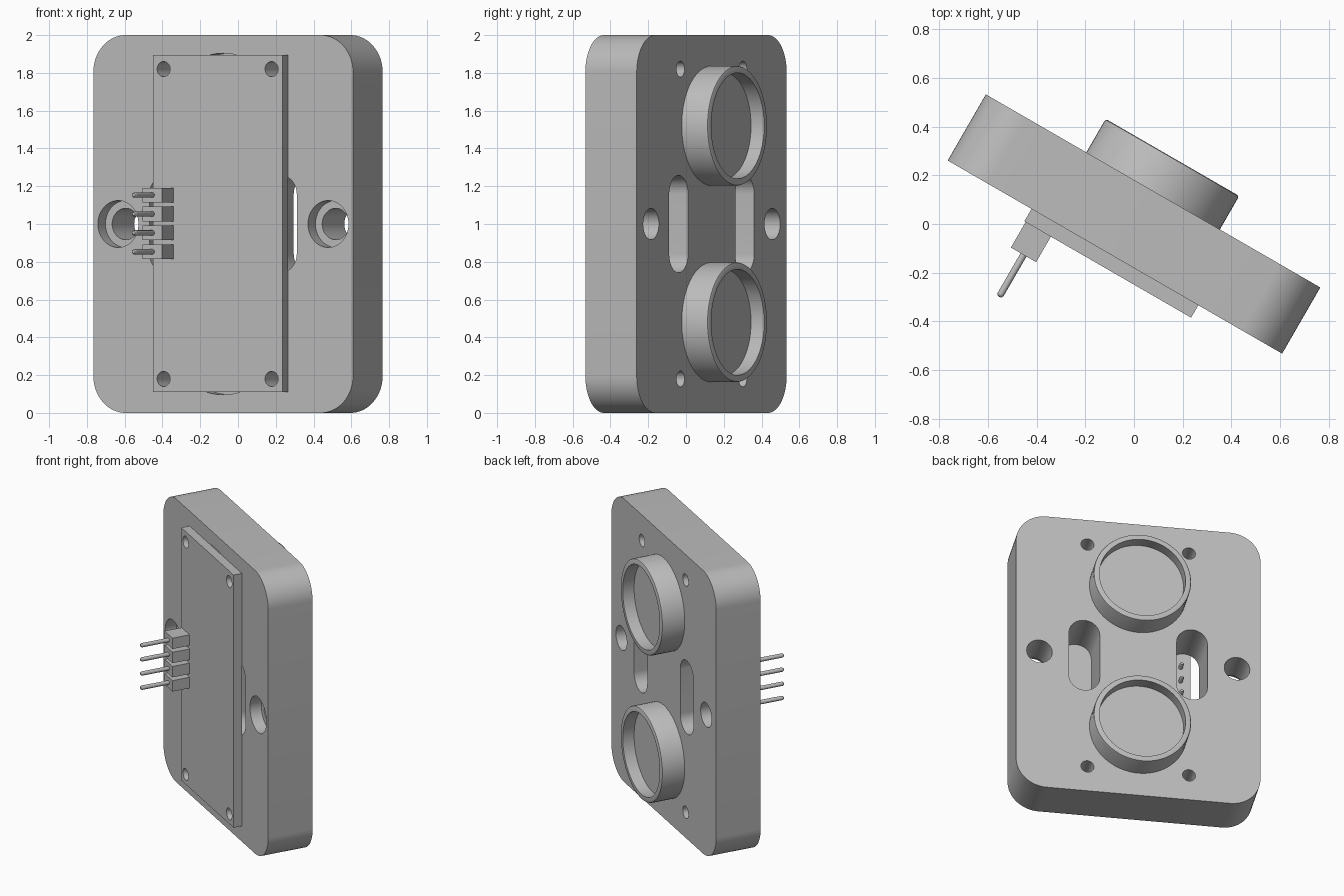
import bpy, bmesh, math
from mathutils import Matrix, Vector

cube = bpy.data.objects.get("Cube")
if cube:
    bpy.data.objects.remove(cube, do_unlink=True)

grey = bpy.data.materials.new("plain grey")
grey.use_nodes = True
grey.diffuse_color = (0.5, 0.5, 0.5, 1)
grey.node_tree.nodes["Principled BSDF"].inputs["Base Color"].default_value = (0.5, 0.5, 0.5, 1)

TURN = Matrix.Rotation(math.radians(-30), 4, 'Z')   # the whole sensor is turned to one side
FRONT, BACK = -0.157, 0.157                         # faces of the backing plate
BOARD = -0.216                                      # front face of the circuit board


def make_object(name, bm):
    bmesh.ops.remove_doubles(bm, verts=bm.verts, dist=1e-5)
    bmesh.ops.recalc_face_normals(bm, faces=bm.faces)
    mesh = bpy.data.meshes.new(name)
    bm.to_mesh(mesh)
    bm.free()
    mesh.materials.append(grey)
    obj = bpy.data.objects.new(name, mesh)
    bpy.context.collection.objects.link(obj)
    return obj


def rounded_prism(bm, x, z, w, h, r, y0, y1, steps=16):
    """Upright rounded rectangle (slot or disc when r is half the size), extruded along y."""
    pts = []
    for k, (sx, sz) in enumerate([(1, 1), (-1, 1), (-1, -1), (1, -1)]):
        for i in range(steps + 1 if r else 1):
            a = (k + i / steps) * math.pi / 2
            p = Vector((x + sx * (w / 2 - r) + r * math.cos(a), y0,
                        z + sz * (h / 2 - r) + r * math.sin(a)))
            if not pts or (p - pts[-1]).length > 1e-5:
                pts.append(p)
    if (pts[0] - pts[-1]).length < 1e-5:
        pts.pop()
    face = bm.faces.new([bm.verts.new(p) for p in pts])
    new = bmesh.ops.extrude_face_region(bm, geom=[face])["geom"]
    verts = [v for v in new if isinstance(v, bmesh.types.BMVert)]
    bmesh.ops.translate(bm, verts=verts, vec=(0, y1 - y0, 0))


def disc(bm, x, z, r, y0, y1):
    rounded_prism(bm, x, z, 2 * r, 2 * r, r, y0, y1)


def lathe(name, x, z, profile, steps):
    """Spin (radius, y) points around a front-to-back axis."""
    bm = bmesh.new()
    verts = [bm.verts.new((x + r, y, z)) for r, y in profile]
    edges = [bm.edges.new(pair) for pair in zip(verts, verts[1:])]
    bmesh.ops.spin(bm, geom=verts + edges, cent=(x, 0, z), axis=(0, 1, 0),
                   angle=math.tau, steps=steps, use_duplicate=False)
    return make_object(name, bm)


def cut(obj, bm):
    """Subtract the shapes in bm and bake the result."""
    cutter = make_object("cutter", bm)
    cutter.hide_render = True
    mod = obj.modifiers.new("cut", 'BOOLEAN')
    mod.operation, mod.solver, mod.object = 'DIFFERENCE', 'EXACT', cutter
    deps = bpy.context.evaluated_depsgraph_get()
    mesh = bpy.data.meshes.new_from_object(obj.evaluated_get(deps))
    obj.modifiers.clear()
    obj.data = mesh
    bpy.data.objects.remove(cutter, do_unlink=True)


def finish(obj):
    obj.data.shade_smooth()
    obj.data.set_sharp_from_angle(angle=math.radians(30))
    obj.matrix_world = TURN


parts = []
corners = [(x, z) for x in (-0.33, 0.33) for z in (0.18, 1.82)]

# Backing plate with rounded corners
bm = bmesh.new()
rounded_prism(bm, 0, 1, 1.588, 2, 0.197, FRONT, BACK)
plate = make_object("backing_plate", bm)
parts.append(plate)

# Slots, mounting holes and corner holes through the plate
bm = bmesh.new()
for side in (-1, 1):
    rounded_prism(bm, side * 0.35, 1, 0.2, 0.515, 0.1, -0.3, 0.3)
    disc(bm, side * 0.642, 1, 0.083, -0.3, 0.3)
for x, z in corners:
    disc(bm, x, z, 0.042, -0.3, 0.3)
cut(plate, bm)

# Counterbores and sensor recesses in the front of the plate
bm = bmesh.new()
for side in (-1, 1):
    disc(bm, side * 0.642, 1, 0.124, -0.3, FRONT + 0.08)
    disc(bm, 0, 1 + side * 0.52, 0.384, -0.3, FRONT + 0.08)
cut(plate, bm)

# Circuit board with four screw holes
bm = bmesh.new()
rounded_prism(bm, 0, 1.0025, 0.792, 1.785, 0, BOARD, FRONT)
board = make_object("circuit_board", bm)
bm = bmesh.new()
for x, z in corners:
    disc(bm, x, z, 0.04, -0.3, 0)
cut(board, bm)
parts.append(board)

# Two sensor cans with a raised rim and sunken face
for name, z in (("lower_sensor_can", 0.48), ("upper_sensor_can", 1.52)):
    profile = [(0, FRONT), (0.317, FRONT), (0.317, 0.306), (0.314, 0.313), (0.307, 0.316),
               (0.28, 0.316), (0.28, 0.236), (0, 0.236)]
    parts.append(lathe(name, 0, z, profile, 64))

# Four header blocks, each with a round-tipped pin
for i in range(4):
    z = 0.853 + 0.1 * i
    bm = bmesh.new()
    rounded_prism(bm, -0.33, z, 0.12, 0.077, 0, -0.337, BOARD)
    parts.append(make_object(f"header_block_{i + 1}", bm))
    pin = [(0, -0.537), (0.009, -0.534), (0.014, -0.526), (0.014, -0.11), (0.009, -0.1), (0, -0.098)]
    parts.append(lathe(f"header_pin_{i + 1}", -0.33, z, pin, 16))

for part in parts:
    finish(part)
